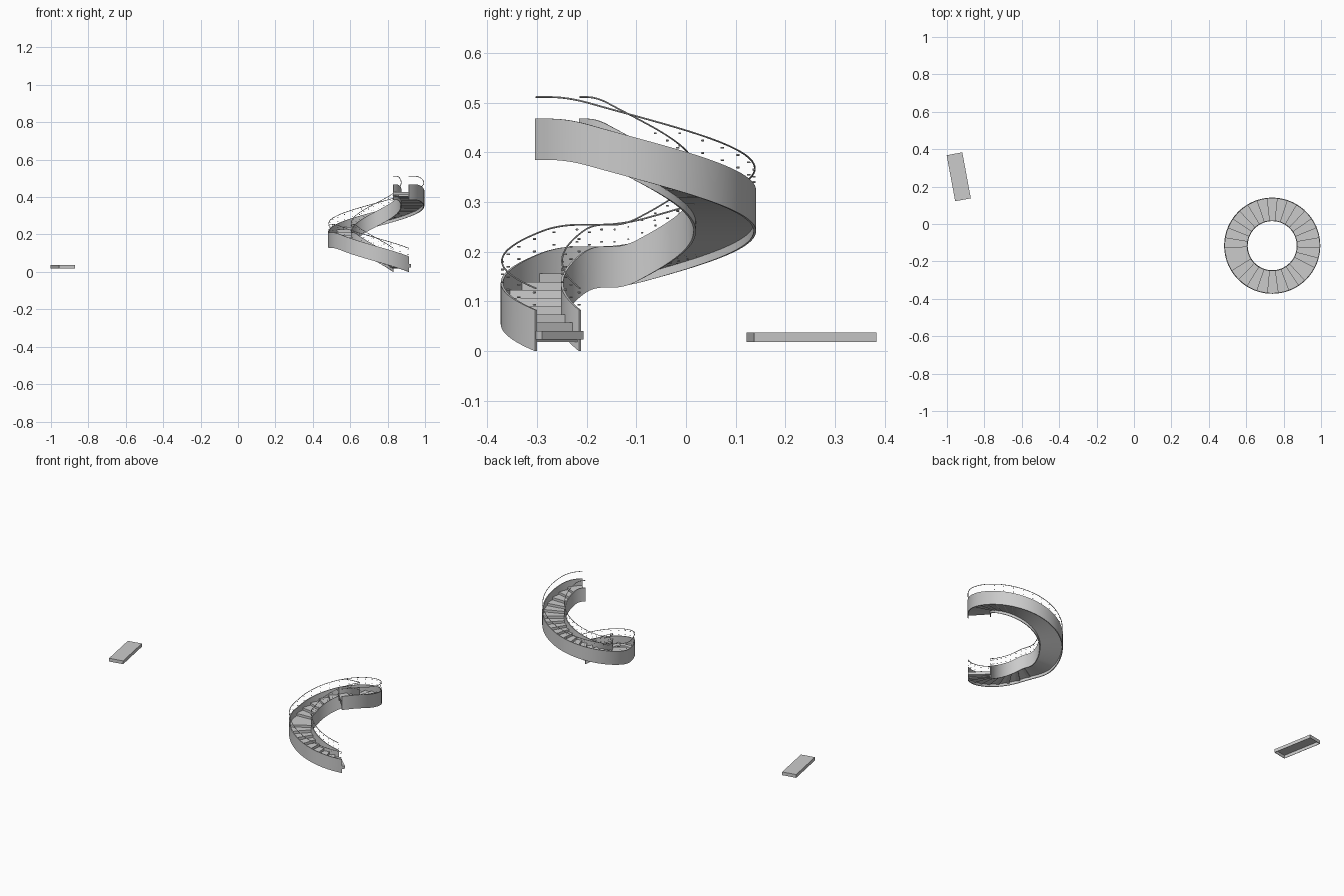
import bpy, bmesh, math
from mathutils import Vector, Matrix

if "Cube" in bpy.data.objects:
    bpy.data.objects.remove(bpy.data.objects["Cube"])

CX, CY = 0.739, -0.116        # stair axis
R_IN, R_OUT = 0.131, 0.257
START = -47                   # degrees, stair turns clockwise going up
KEYS = [(-40, -0.0512), (100, 0.128), (130, 0.128), (341, 0.385), (420, 0.385)]


def raw(p):
    for (a, za), (b, zb) in zip(KEYS, KEYS[1:]):
        if p <= b:
            return za + (zb - za) * (p - a) / (b - a)
    return KEYS[-1][1]


def rise(p):
    # height profile with softened bends at the landings
    return sum(raw(p + d) for d in range(-9, 10, 3)) / 7


def at(p, r, z):
    a = math.radians(START - p)
    return Vector((CX + r * math.cos(a), CY + r * math.sin(a), z))


def finish(bm, name, smooth=True):
    bmesh.ops.recalc_face_normals(bm, faces=bm.faces)
    me = bpy.data.meshes.new(name)
    bm.to_mesh(me)
    bm.free()
    ob = bpy.data.objects.new(name, me)
    bpy.context.collection.objects.link(ob)
    if smooth:
        bpy.ops.object.select_all(action='DESELECT')
        ob.select_set(True)
        bpy.context.view_layer.objects.active = ob
        bpy.ops.object.shade_smooth_by_angle(angle=math.radians(35))
    return ob


def sweep(name, profile, p0=0, p1=360, n=120):
    # carry a closed (radius, height) profile along the stair
    bm = bmesh.new()
    rings = []
    for i in range(n + 1):
        p = p0 + (p1 - p0) * i / n
        rings.append([bm.verts.new(at(p, r, rise(p) + z)) for r, z in profile])
    m = len(profile)
    for a, b in zip(rings, rings[1:]):
        for j in range(m):
            k = (j + 1) % m
            bm.faces.new((a[j], a[k], b[k], b[j]))
    bm.faces.new(rings[0])
    bm.faces.new(rings[-1])
    return finish(bm, name)


def rect(r0, r1, z0, z1):
    return [(r0, z0), (r1, z0), (r1, z1), (r0, z1)]


def tread(name, p0, p1, top, thick=0.017):
    # wedge-shaped step between the stringers
    bm = bmesh.new()
    n = max(2, round((p1 - p0) / 5))
    sec = rect(R_IN + 0.002, R_OUT - 0.002, top - thick, top)
    rings = [[bm.verts.new(at(p0 + (p1 - p0) * i / n, r, z)) for r, z in sec]
             for i in range(n + 1)]
    for a, b in zip(rings, rings[1:]):
        for j in range(4):
            k = (j + 1) % 4
            bm.faces.new((a[j], a[k], b[k], b[j]))
    bm.faces.new(rings[0])
    bm.faces.new(rings[-1])
    finish(bm, name, False)


# curved side stringers and the underside between them
sweep("outer_stringer", rect(R_OUT - 0.005, R_OUT, 0, 0.083))
sweep("inner_stringer", rect(R_IN, R_IN + 0.005, 0, 0.083))
sweep("soffit", rect(R_IN + 0.004, R_OUT - 0.004, 0.016, 0.02), 2, 360)

# handrails and their small round glass fixings
for side, r in (("outer", R_OUT - 0.0025), ("inner", R_IN + 0.0025)):
    ring = [(r + 0.0018 * math.cos(t * math.pi / 4), 0.1265 + 0.0018 * math.sin(t * math.pi / 4))
            for t in range(8)]
    sweep(side + "_handrail", ring)
    bm = bmesh.new()
    for i in range(25):
        p = 1 + i * 12
        for z in (0.092, 0.117):
            m = (Matrix.Translation(at(p, r, rise(p) + z))
                 @ Matrix.Rotation(math.radians(START - p), 4, 'Z')
                 @ Matrix.Rotation(math.pi / 2, 4, 'Y'))
            bmesh.ops.create_cone(bm, cap_ends=True, segments=10, radius1=0.0018,
                                  radius2=0.0018, depth=0.006, matrix=m)
    finish(bm, side + "_rail_fixings")

# two flights of steps with a landing after each
for tag, p0, p1, z0, z1, n in (("lower", -4, 101, 0.041, 0.156, 8),
                               ("upper", 130, 340, 0.183, 0.413, 17)):
    w = (p1 - p0) / n
    for i in range(n):
        tread(f"{tag}_step_{i + 1}", p0 + i * w, p0 + (i + 1) * w + 1.2,
              z0 + (z1 - z0) * i / (n - 1))
tread("middle_landing", 101, 131.2, 0.169)
tread("top_landing", 340, 360, 0.427)

# separate loose step: a hollow tray open at the bottom
bm = bmesh.new()
bmesh.ops.create_cube(bm, size=1)
bmesh.ops.scale(bm, vec=(0.085, 0.25, 0.02), verts=bm.verts)
bottom = min(bm.faces, key=lambda f: f.calc_center_median().z)
bmesh.ops.delete(bm, geom=[bottom], context='FACES_ONLY')
step = finish(bm, "loose_step", False)
step.location = (-0.937, 0.2525, 0.028)
step.rotation_euler.z = math.radians(10.5)
solid = step.modifiers.new("wall", 'SOLIDIFY')
solid.thickness = 0.003
solid.offset = -1
